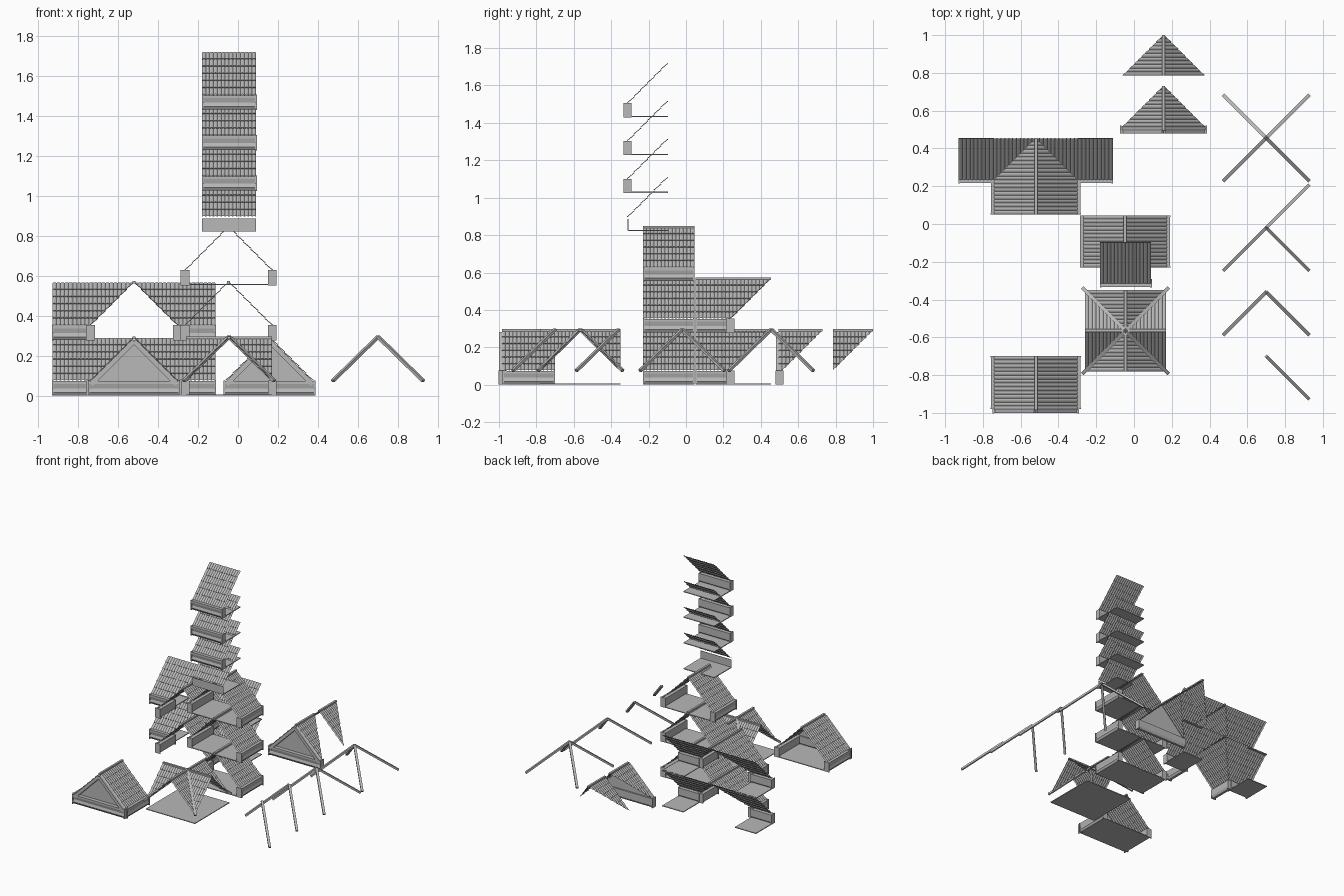
import bpy, bmesh, math
from mathutils import Vector, Matrix

cube = bpy.data.objects.get("Cube")
if cube:
    bpy.data.objects.remove(cube, do_unlink=True)

GRAY = (0.48, 0.48, 0.48, 1.0)
gray = bpy.data.materials.new("roof_gray")
gray.use_nodes = True
gray.diffuse_color = GRAY
bsdf = next(n for n in gray.node_tree.nodes if n.type == 'BSDF_PRINCIPLED')
bsdf.inputs["Base Color"].default_value = GRAY

UP = Vector((0, 0, 1))
EAST, WEST = Vector((1, 0, 0)), Vector((-1, 0, 0))
NORTH, SOUTH = Vector((0, 1, 0)), Vector((0, -1, 0))
RIDGE, SPAN, GUTTER = 0.28, 0.215, 0.218
GROUND = 0.008


def finish(name, bm):
    mesh = bpy.data.meshes.new(name)
    bm.to_mesh(mesh)
    bm.free()
    mesh.materials.append(gray)
    obj = bpy.data.objects.new(name, mesh)
    bpy.context.collection.objects.link(obj)
    return obj


def beam(name, a, b, width, height):
    """Box running from a to b."""
    a, b = Vector(a), Vector(b)
    run = b - a
    side = run.cross(UP).normalized()
    top = side.cross(run).normalized()
    bm = bmesh.new()
    bmesh.ops.create_cube(bm, size=1)
    rot = Matrix((side, run.normalized(), top)).transposed().to_4x4()
    size = Matrix.Diagonal((width, run.length, height, 1))
    bmesh.ops.transform(bm, matrix=Matrix.Translation((a + b) / 2) @ rot @ size, verts=bm.verts)
    return finish(name, bm)


def tiles(name, origin, along, down, length, cut=False):
    """Slope of overlapping tile courses; cut trims it along a valley."""
    courses, pitch = 6, 0.02
    cols = round(length / pitch) * 4
    bm = bmesh.new()
    rows = []
    for c in range(courses):
        for end, lift in ((c, 0.0), (c + 1, 0.005)):
            row = []
            for i in range(cols + 1):
                roll = 0.004 * abs(math.sin(math.pi * i / 4))
                row.append(bm.verts.new((length * i / cols, SPAN * end / courses, lift + roll)))
            rows.append(row)
    for r, s in zip(rows, rows[1:]):
        for i in range(cols):
            bm.faces.new((r[i], r[i + 1], s[i + 1], s[i]))
    if cut:
        bmesh.ops.bisect_plane(bm, geom=bm.verts[:] + bm.edges[:] + bm.faces[:],
                               plane_co=(0, 0, 0), plane_no=(-1, 1, 0), clear_outer=True)
    normal = (down + UP).normalized()
    top = Vector(origin) + UP * RIDGE
    for v in bm.verts:
        u, d, h = v.co
        v.co = top + along * u + (down - UP) * d + normal * h
    bm.normal_update()
    if sum(f.normal.z for f in bm.faces) < 0:
        bmesh.ops.reverse_faces(bm, faces=bm.faces[:])
    return finish(name, bm)


def floor(name, x0, x1, y0, y1, z):
    y = (y0 + y1) / 2
    beam(name, (x0, y, z - 0.003), (x1, y, z - 0.003), y1 - y0, 0.006)


PROFILE = [(-.02, .066), (-.02, .012), (-.01, -.006), (.01, -.006),
           (.02, .01), (.014, .03), (.02, .052), (.02, .066)]


def gutter(name, a, b, out):
    """Moulded eave gutter from a to b with an end plate on each end."""
    a, b = Vector(a), Vector(b)
    bm = bmesh.new()
    rings = [[bm.verts.new(p + out * o + UP * z) for o, z in PROFILE] for p in (a, b)]
    n = len(PROFILE)
    for i in range(n):
        j = (i + 1) % n
        bm.faces.new((rings[0][i], rings[0][j], rings[1][j], rings[1][i]))
    for ring in rings:
        bm.faces.new(ring)
    bmesh.ops.recalc_face_normals(bm, faces=bm.faces[:])
    finish(name, bm)
    run = (b - a).normalized() * 0.008
    mid = UP * 0.031
    beam(name + "_end_a", a + mid, a + run + mid, 0.044, 0.076)
    beam(name + "_end_b", b - run + mid, b + mid, 0.044, 0.076)


def gable(name, origin, length, cut=False, along=SOUTH):
    """Two tiled slopes and a ridge cap."""
    origin = Vector(origin)
    side = along.cross(UP)
    for tag, down in (("left", side), ("right", -side)):
        tiles(f"{name}_tiles_{tag}", origin, along, down, length, cut)
    top = origin + UP * (RIDGE + 0.003)
    beam(name + "_ridge_cap", top, top + along * length, 0.016, 0.012)


def gable_front(name, cx, y, z):
    """Closed gable end: recessed panel, sloping trims and a base gutter."""
    bm = bmesh.new()
    back = y + 0.03
    bm.faces.new([bm.verts.new(p) for p in (
        (cx - SPAN, back, z + 0.06), (cx + SPAN, back, z + 0.06), (cx, back, z + RIDGE - 0.005))])
    finish(name + "_panel", bm)
    for tag, s in (("left", 1), ("right", -1)):
        beam(f"{name}_trim_{tag}", (cx, y + 0.015, z + RIDGE - 0.015),
             (cx + s * SPAN, y + 0.015, z + RIDGE - 0.015 - SPAN), 0.03, 0.024)
    gutter(name + "_base", (cx - 0.23, y + 0.02, z), (cx + 0.23, y + 0.02, z), SOUTH)


def side_gutters(name, cx, y0, y1, z):
    for tag, out in (("left", EAST), ("right", WEST)):
        x = cx + out.x * GUTTER
        gutter(f"{name}_gutter_{tag}", (x, y0, z), (x, y1, z), out)


# Closed gable end section
gable("end_roof", (-0.52, -0.70, GROUND), 0.285)
gable_front("end_gable", -0.52, -1.0, GROUND)
side_gutters("end_roof", -0.52, -0.98, -0.70, GROUND)
floor("end_floor", -0.735, -0.305, -0.99, -0.70, GROUND)

# Four-way crossing with valley bars
CROSS = Vector((-0.045, -0.565, GROUND))
for tag, along in (("front", SOUTH), ("back", NORTH), ("left", EAST), ("right", WEST)):
    gable("crossing_" + tag, CROSS, SPAN, True, along)
floor("crossing_floor", CROSS.x - SPAN, CROSS.x + SPAN, CROSS.y - SPAN, CROSS.y + SPAN, GROUND)


def valley_bars(name, cx, cy, arms):
    for i, (sx, sy) in enumerate(arms):
        beam(f"{name}_{i + 1}", (cx, cy, 0.296),
             (cx + 0.226 * sx, cy + 0.226 * sy, 0.075), 0.018, 0.014)


ARMS = [(1, -1), (-1, -1), (1, 1), (-1, 1)]
valley_bars("crossing_valley_bar", CROSS.x, CROSS.y, ARMS)

# Loose valley bar sets
valley_bars("four_way_bar", 0.70, 0.455, ARMS)
valley_bars("three_way_bar", 0.70, -0.02, [ARMS[0], ARMS[1], ARMS[2]][::2] + [ARMS[1]])
valley_bars("two_way_bar", 0.70, -0.36, ARMS[:2])
valley_bars("single_bar", 0.70, -0.70, ARMS[:1])

# Junction roofs: a half slope with a gabled wing, stacked twice
for level, z in enumerate((GROUND, 0.285), 1):
    name = f"junction_{level}"
    origin = Vector((-0.52, 0.455, z))
    gable(name + "_wing", origin, 0.405, True)
    side_gutters(name + "_wing", -0.52, 0.05, 0.25, z)
    for tag, along in (("left", EAST), ("right", WEST)):
        tiles(f"{name}_main_tiles_{tag}", origin, along, SOUTH, 0.408, True)
        inner, outer = origin.x + along.x * 0.225, origin.x + along.x * 0.41
        y = origin.y - GUTTER
        gutter(f"{name}_main_gutter_{tag}", (inner, y, z), (outer, y, z), SOUTH)
        floor(f"{name}_floor_{tag}", min(inner, outer), max(inner, outer), y, origin.y, z)

# Straight open roof sections, stacked three times
for level, z in enumerate((GROUND, 0.285, 0.56), 1):
    name = f"straight_{level}"
    gable(name, (-0.047, 0.045, z), 0.275)
    side_gutters(name, -0.047, -0.23, 0.045, z)
    floor(name + "_floor", -0.047 - GUTTER, -0.047 + GUTTER, -0.23, 0.045, z)

# Dormer roofs: one closed by a gable front, one open
gable("closed_dormer", (0.157, 0.73, GROUND), 0.235, True)
gable_front("closed_dormer_gable", 0.157, 0.48, GROUND)
gable("open_dormer", (0.157, 1.0, GROUND), SPAN, True)

# Tower of single slopes; the lowest is split into slope, fascia and floor
X0, X1, Y = -0.18, 0.09, -0.095
for level, z in enumerate((0.828, 1.032, 1.235, 1.437), 1):
    name = f"single_slope_{level}"
    tiles(name + "_tiles", (X0, Y, z), EAST, SOUTH, X1 - X0)
    floor(name + "_floor", X0, X1, Y - SPAN, Y, z)
    if level > 1:
        gutter(name + "_gutter", (X0, Y - GUTTER, z), (X1 + 0.004, Y - GUTTER, z), SOUTH)
    else:
        beam(name + "_fascia", (X0, Y - SPAN, z + 0.028), (X1, Y - SPAN, z + 0.028), 0.003, 0.062)
